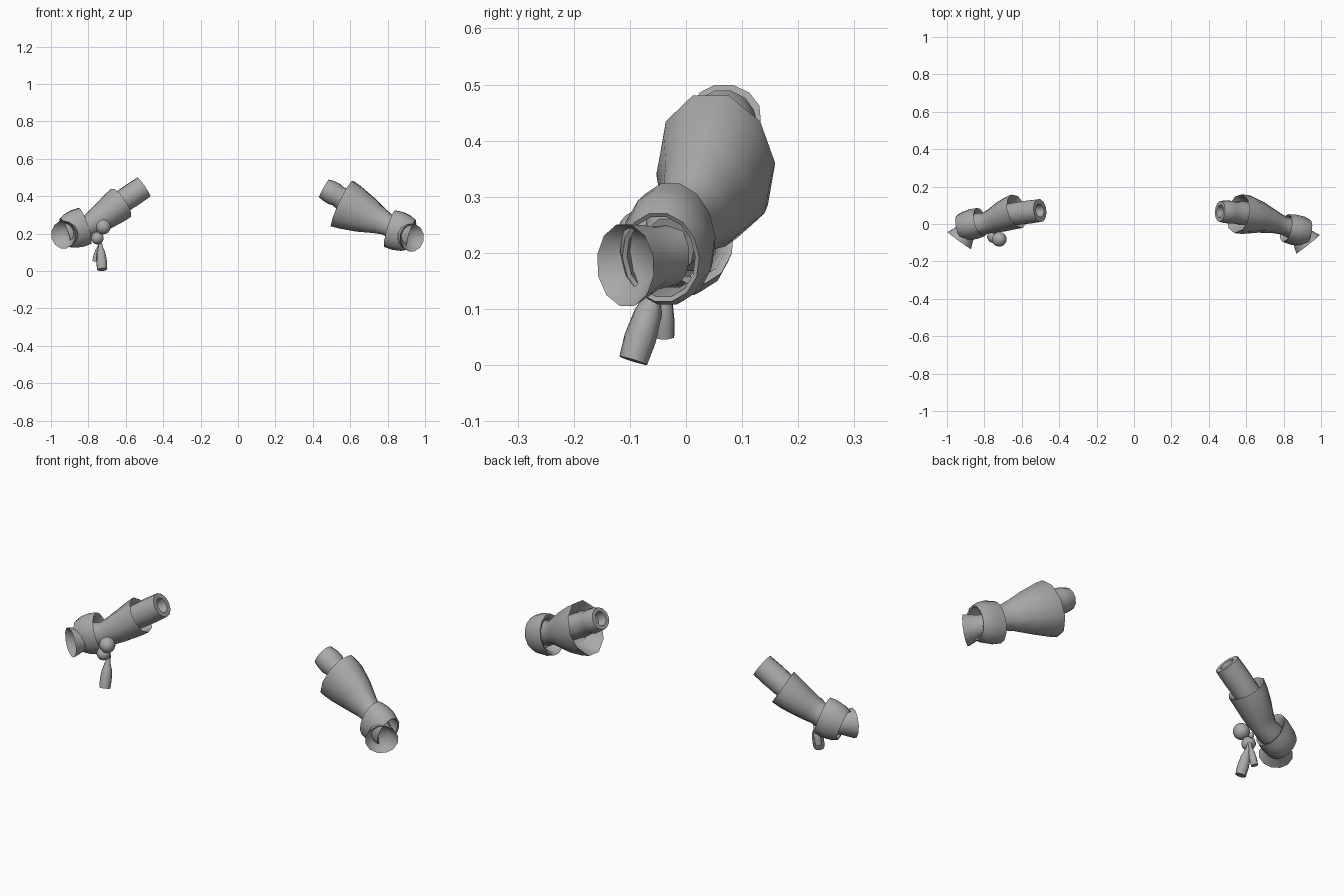
import bpy, bmesh, math
from mathutils import Vector

grey = bpy.data.materials.new("plain grey")
grey.diffuse_color = (0.4, 0.4, 0.4, 1)


def finish(bm, name, angle=60):
    bmesh.ops.recalc_face_normals(bm, faces=bm.faces)
    me = bpy.data.meshes.new(name)
    bm.to_mesh(me)
    bm.free()
    me.materials.append(grey)
    ob = bpy.data.objects.new(name, me)
    bpy.context.collection.objects.link(ob)
    bpy.ops.object.select_all(action='DESELECT')
    ob.select_set(True)
    bpy.context.view_layer.objects.active = ob
    bpy.ops.object.shade_smooth_by_angle(angle=math.radians(angle))
    return ob


def loft(name, sections, axis, sides=12, closed=False):
    """Skin rings of (centre, radius up, radius across) set square to the axis."""
    bm = bmesh.new()
    a = Vector(axis).normalized()
    across = Vector((0, 0, 1)).cross(a).normalized()
    up = a.cross(across).normalized()
    rings = []
    for c, ru, rv in sections:
        ring = []
        for i in range(sides):
            t = math.tau * (i + 0.5) / sides
            ring.append(bm.verts.new(Vector(c) + up * ru * math.cos(t) + across * rv * math.sin(t)))
        rings.append(ring)
    pairs = list(zip(rings, rings[1:]))
    if closed:
        pairs.append((rings[-1], rings[0]))
    else:
        bm.faces.new(rings[0])
        bm.faces.new(rings[-1])
    for r, s in pairs:
        for i in range(sides):
            j = (i + 1) % sides
            bm.faces.new((r[i], r[j], s[j], s[i]))
    return finish(bm, name)


def along(p, q, rows):
    """Turn rows of (fraction, radius up, radius across) into rings from p to q."""
    p, q = Vector(p), Vector(q)
    return [(p.lerp(q, t), ru, rv) for t, ru, rv in rows]


def ball(name, c, r):
    bm = bmesh.new()
    bmesh.ops.create_uvsphere(bm, u_segments=14, v_segments=9, radius=r)
    bmesh.ops.translate(bm, verts=bm.verts, vec=c)
    finish(bm, name)


def tube(name, p, q, r, waves):
    """Upper arm tube with a recessed hole in its open end."""
    rows = [(0.2, r * .5, r * .45), (0.0, r * .6, r * .55), (0.0, r * waves[0][1], r * waves[0][1])]
    rows += [(t, r * k, r * k) for t, k in waves[1:]]
    loft(name, along(p, q, rows), Vector(q) - Vector(p))


def wrist_band(name, p, q, rows):
    """Folded band, open at both ends, with an inner wall."""
    loft(name, along(p, q, rows), Vector(q) - Vector(p), 14, closed=True)


# Right side: upper tube, flared sleeve, wrist band, flared end
tube("right_upper_tube", (0.460, 0.068, 0.442), (0.66, 0.05, 0.33), 0.062,
     [(0, .90), (.12, .99), (.28, 1.02), (.36, .93), (.55, 1.05), (1, 1.0)])
loft("right_sleeve", [
    ((0.63, 0.045, 0.33), 0.085, 0.070),
    ((0.57, 0.055, 0.355), 0.128, 0.096),
    ((0.557, 0.055, 0.36), 0.140, 0.106),
    ((0.60, 0.050, 0.34), 0.131, 0.105),
    ((0.68, 0.035, 0.302), 0.106, 0.083),
    ((0.755, 0.010, 0.268), 0.075, 0.060),
    ((0.80, -0.008, 0.247), 0.060, 0.050),
    ((0.835, -0.022, 0.230), 0.066, 0.055),
    ((0.872, -0.030, 0.212), 0.056, 0.046)], (0.25, -0.05, -0.12), 10)
wrist_band("right_wrist_band", (0.812, -0.022, 0.227), (0.926, -0.045, 0.192),
           [(0, .104, .076), (.4, .107, .082), (.75, .099, .080), (1, .084, .070),
            (.97, .076, .062), (.5, .078, .064), (.05, .088, .066)])
loft("right_flared_end", [
    ((0.862, -0.025, 0.198), 0.056, 0.050),
    ((0.893, -0.060, 0.190), 0.057, 0.055),
    ((0.912, -0.086, 0.184), 0.068, 0.070),
    ((0.930, -0.108, 0.178), 0.075, 0.082),
    ((0.921, -0.097, 0.181), 0.064, 0.068),
    ((0.906, -0.076, 0.187), 0.036, 0.036)], (0.62, -0.78, -0.05), 12)

# Left side: same garment with a slimmer sleeve
tube("left_upper_tube", (-0.503, 0.072, 0.449), (-0.70, 0.045, 0.317), 0.064,
     [(0, .98), (.3, 1.0), (.7, .97), (1, .9)])
loft("left_sleeve", [
    ((-0.69, 0.045, 0.315), 0.066, 0.066),
    ((-0.64, 0.065, 0.355), 0.082, 0.080),
    ((-0.625, 0.068, 0.365), 0.093, 0.094),
    ((-0.66, 0.058, 0.338), 0.089, 0.090),
    ((-0.71, 0.038, 0.300), 0.079, 0.081),
    ((-0.755, 0.018, 0.267), 0.070, 0.067),
    ((-0.79, 0.005, 0.245), 0.062, 0.058),
    ((-0.83, -0.002, 0.230), 0.066, 0.062),
    ((-0.870, -0.010, 0.213), 0.056, 0.050)], (-0.21, -0.07, -0.14), 10)
wrist_band("left_wrist_band", (-0.820, 0.010, 0.241), (-0.925, -0.018, 0.204),
           [(0, .103, .078), (.35, .105, .082), (.75, .096, .078), (1, .082, .070),
            (.97, .074, .062), (.5, .078, .064), (.05, .088, .067)])
loft("left_flared_end", [
    ((-0.868, -0.005, 0.208), 0.056, 0.050),
    ((-0.897, -0.040, 0.200), 0.057, 0.055),
    ((-0.917, -0.066, 0.197), 0.067, 0.067),
    ((-0.934, -0.088, 0.194), 0.075, 0.080),
    ((-0.926, -0.076, 0.196), 0.064, 0.066),
    ((-0.909, -0.054, 0.199), 0.036, 0.036)], (-0.58, -0.81, -0.05), 12)

# Beads and two hanging tassels on the left wrist
ball("upper_bead", (-0.72, -0.082, 0.236), 0.040)
ball("lower_bead", (-0.752, -0.068, 0.176), 0.034)
for name, top, end, w in (("front_tassel", (-0.738, -0.045, 0.165), (-0.726, -0.094, 0.008), 0.029),
                          ("back_tassel", (-0.735, -0.040, 0.160), (-0.763, -0.038, 0.050), 0.019)):
    rows = [(0, .008, .008), (.25, w * .45, w * .45), (.45, w * .85, w * .85),
            (.75, w, w), (1, w * .9, w * .95)]
    loft(name, along(top, end, rows), Vector(end) - Vector(top), 8)
ball("knot", (-0.745, -0.04, 0.205), 0.014)
